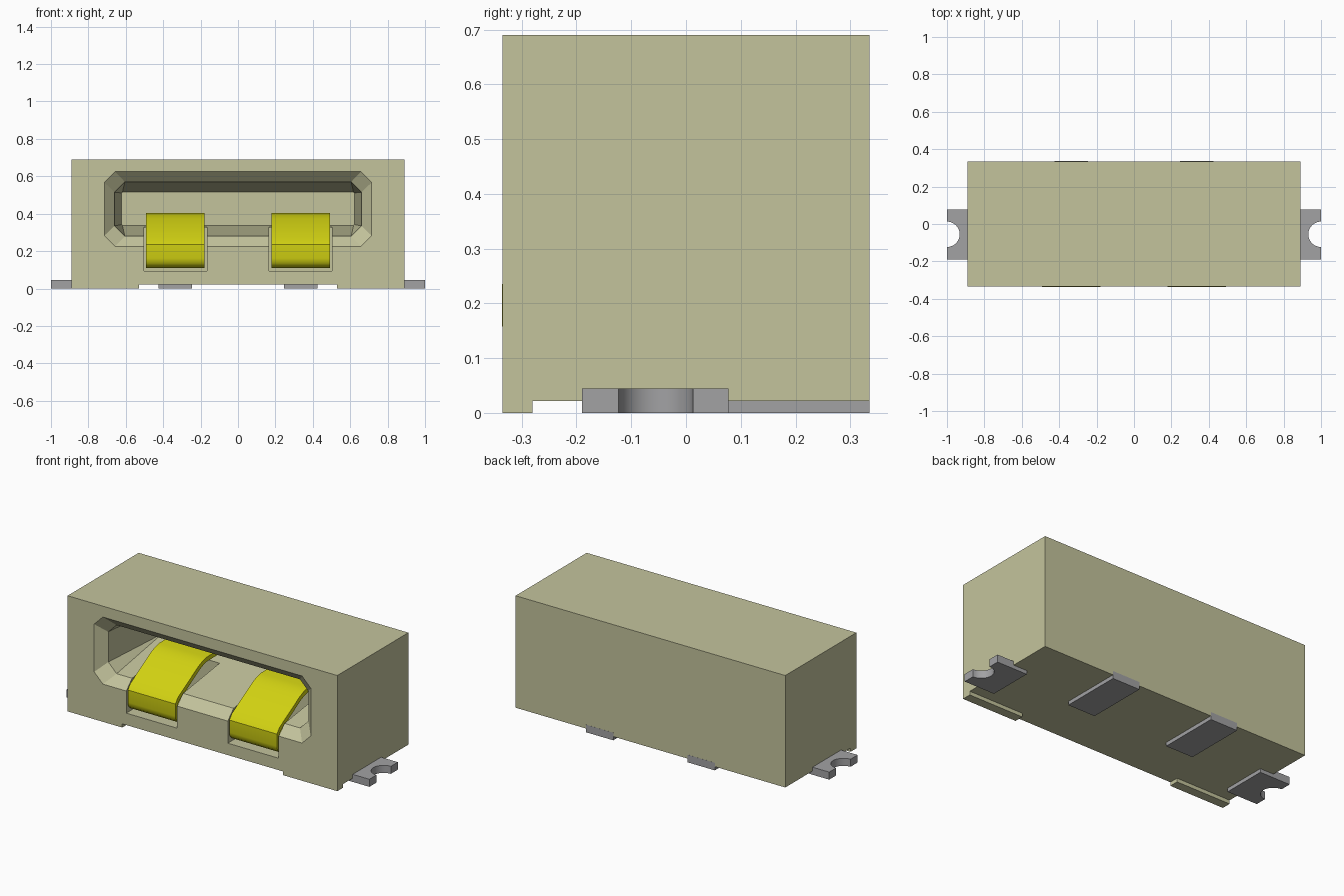
import bpy, bmesh, math

cube = bpy.data.objects.get("Cube")
if cube:
    bpy.data.objects.remove(cube, do_unlink=True)


def material(name, color):
    m = bpy.data.materials.new(name)
    m.use_nodes = True
    m.diffuse_color = (*color, 1)
    m.node_tree.nodes["Principled BSDF"].inputs["Base Color"].default_value = (*color, 1)
    return m


BEIGE = material("beige plastic", (0.55, 0.55, 0.335))
GOLD = material("yellow contact metal", (0.64, 0.64, 0.006))
GREY = material("grey solder metal", (0.36, 0.36, 0.37))


def finish(name, bm, mat):
    bmesh.ops.recalc_face_normals(bm, faces=bm.faces[:])
    me = bpy.data.meshes.new(name)
    bm.to_mesh(me)
    bm.free()
    ob = bpy.data.objects.new(name, me)
    bpy.context.scene.collection.objects.link(ob)
    me.materials.append(mat)
    return ob


def loft(name, rings, mat):
    """Closed solid through rings with equal point counts."""
    bm = bmesh.new()
    vs = [[bm.verts.new(p) for p in r] for r in rings]
    n = len(rings[0])
    for a, b in zip(vs, vs[1:]):
        for i in range(n):
            j = (i + 1) % n
            bm.faces.new((a[i], a[j], b[j], b[i]))
    bm.faces.new(vs[0])
    bm.faces.new(vs[-1][::-1])
    return finish(name, bm, mat)


def box(name, x0, x1, y0, y1, z0, z1, mat):
    return loft(name, [[(x0, y0, z), (x1, y0, z), (x1, y1, z), (x0, y1, z)]
                       for z in (z0, z1)], mat)


def octagon(y, hx, z0, z1, c):
    """Chamfered rectangle facing the front."""
    return [(-hx + c, y, z0), (hx - c, y, z0), (hx, y, z0 + c), (hx, y, z1 - c),
            (hx - c, y, z1), (-hx + c, y, z1), (-hx, y, z1 - c), (-hx, y, z0 + c)]


def cut(ob, cutter):
    mod = ob.modifiers.new("cut", 'BOOLEAN')
    mod.operation = 'DIFFERENCE'
    mod.solver = 'EXACT'
    mod.object = cutter
    bpy.context.view_layer.objects.active = ob
    bpy.ops.object.modifier_apply(modifier=mod.name)
    bpy.data.objects.remove(cutter, do_unlink=True)


F = -0.335  # front face

# Housing with a tapering mouth and two contact slots
housing = box("housing", -0.89, 0.89, F, 0.335, 0.022, 0.69, BEIGE)
cut(housing, loft("mouth_cutter", [
    octagon(F - 0.01, 0.725, 0.215, 0.635, 0.058),
    octagon(F + 0.055, 0.66, 0.28, 0.57, 0.055),
    octagon(F + 0.47, 0.622, 0.338, 0.515, 0.004)], BEIGE))
for cx in (-0.335, 0.335):
    cut(housing, box("slot_cutter", cx - 0.168, cx + 0.168, F - 0.02, F + 0.40, 0.093, 0.36, BEIGE))

# Spring contact: side profile as (depth from front, height)
PATH = [(0.36, 0.124), (0.05, 0.124), (0.030, 0.129), (0.016, 0.142), (0.012, 0.162),
        (0.012, 0.232), (0.03, 0.253), (0.22, 0.363), (0.255, 0.378), (0.295, 0.388), (0.47, 0.391)]


def thicken(path, t):
    """Outline of a strip of thickness t around the path."""
    left, right = [], []
    for i, (x, y) in enumerate(path):
        a, b = path[max(i - 1, 0)], path[min(i + 1, len(path) - 1)]
        dx, dy = b[0] - a[0], b[1] - a[1]
        k = t / 2 / math.hypot(dx, dy)
        left.append((x - dy * k, y + dx * k))
        right.append((x + dy * k, y - dx * k))
    return left + right[::-1]


for side, s in (("right", -1), ("left", 1)):
    outline = thicken(PATH, 0.027)
    cx = 0.335 * s
    contact = loft(side + "_spring_contact",
                   [[(x, F + d, z) for d, z in outline] for x in (cx - 0.157, cx + 0.157)], GOLD)
    bpy.ops.object.select_all(action='DESELECT')
    contact.select_set(True)
    bpy.context.view_layer.objects.active = contact
    bpy.ops.object.shade_smooth_by_angle(angle=math.radians(35))

    # Front standoff foot
    xs = sorted((0.53 * s, 0.89 * s))
    box(side + "_front_foot", *xs, F, -0.28, 0.0, 0.022, BEIGE)

    # Rear solder pad
    xs = sorted((0.245 * s, 0.425 * s))
    box(side + "_rear_solder_pad", *xs, -0.03, 0.3355, 0.0, 0.045, GREY)

    # Side mounting tab with a half-round notch
    arc = [(1.0 - 0.068 * math.cos(a), -0.055 + 0.068 * math.sin(a))
           for a in [math.pi * (i / 16 - 0.5) for i in range(17)]]
    plan = [(0.80, 0.078), (0.80, -0.19), (1.0, -0.19)] + arc + [(1.0, 0.078)]
    tab = loft(side + "_mounting_tab", [[(s * x, y, z) for x, y in plan] for z in (0.0, 0.045)], GREY)
    bpy.ops.object.select_all(action='DESELECT')
    tab.select_set(True)
    bpy.context.view_layer.objects.active = tab
    bpy.ops.object.shade_smooth_by_angle(angle=math.radians(30))
